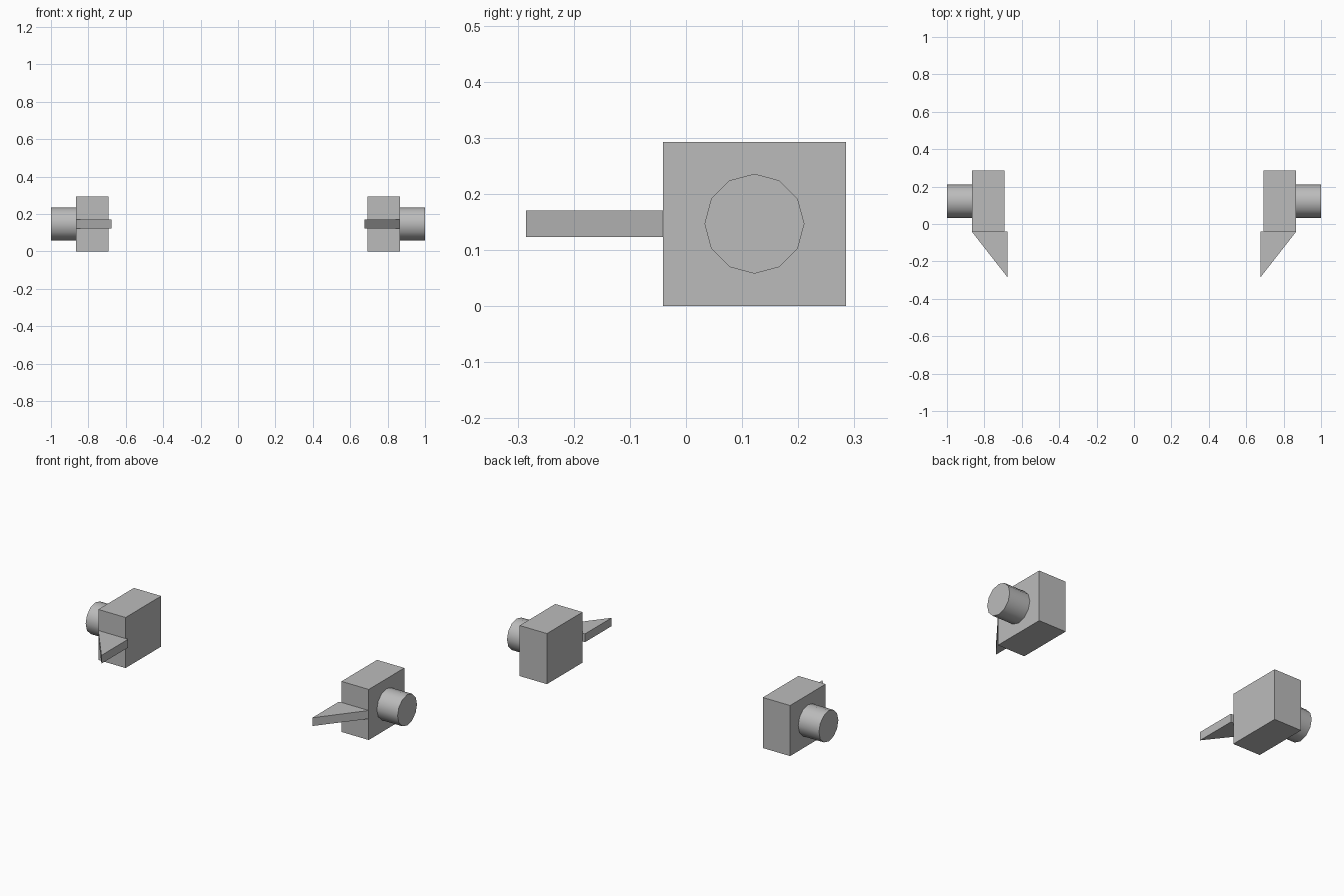
import bpy
import bmesh
import math
from mathutils import Matrix, Vector

if "Cube" in bpy.data.objects:
    bpy.data.objects.remove(bpy.data.objects["Cube"])

grey = bpy.data.materials.new("plain grey")
grey.diffuse_color = (0.5, 0.5, 0.5, 1)
grey.use_nodes = True
grey.node_tree.nodes["Principled BSDF"].inputs["Base Color"].default_value = grey.diffuse_color


def add_object(name, bm):
    bmesh.ops.recalc_face_normals(bm, faces=bm.faces)
    mesh = bpy.data.meshes.new(name)
    bm.to_mesh(mesh)
    bm.free()
    mesh.materials.append(grey)
    obj = bpy.data.objects.new(name, mesh)
    bpy.context.collection.objects.link(obj)
    return obj


def prism(name, outline, z0, z1):
    """Extrude a plan outline from z0 up to z1."""
    bm = bmesh.new()
    face = bm.faces.new([bm.verts.new((x, y, z0)) for x, y in outline])
    top = bmesh.ops.extrude_face_region(bm, geom=[face])["geom"]
    verts = [v for v in top if isinstance(v, bmesh.types.BMVert)]
    bmesh.ops.translate(bm, verts=verts, vec=(0, 0, z1 - z0))
    return add_object(name, bm)


def peg(name, x0, x1, y, z, radius):
    """Twelve-sided cylinder along x, smooth around its side."""
    bm = bmesh.new()
    place = Matrix.Translation(Vector(((x0 + x1) / 2, y, z))) @ Matrix.Rotation(math.pi / 2, 4, "Y")
    bmesh.ops.create_cone(bm, cap_ends=True, segments=12, radius1=radius,
                          radius2=radius, depth=abs(x1 - x0), matrix=place)
    # Line a corner up with the y axis
    for f in bm.faces:
        f.smooth = len(f.verts) == 4
    for e in bm.edges:
        e.smooth = all(f.smooth for f in e.link_faces)
    return add_object(name, bm)


for side, s in (("left", -1), ("right", 1)):
    # Upright block
    outer, inner, tip = s * 0.867, s * 0.692, s * 0.676
    prism(side + "_block", [(inner, -0.041), (outer, -0.041), (outer, 0.285), (inner, 0.285)], 0, 0.293)
    # Pointed wedge at the front
    prism(side + "_wedge", [(outer, -0.041), (tip, -0.041), (tip, -0.285)], 0.123, 0.171)
    # Round peg on the outer side
    peg(side + "_peg", outer, s * 1.0, 0.122, 0.147, 0.089)
